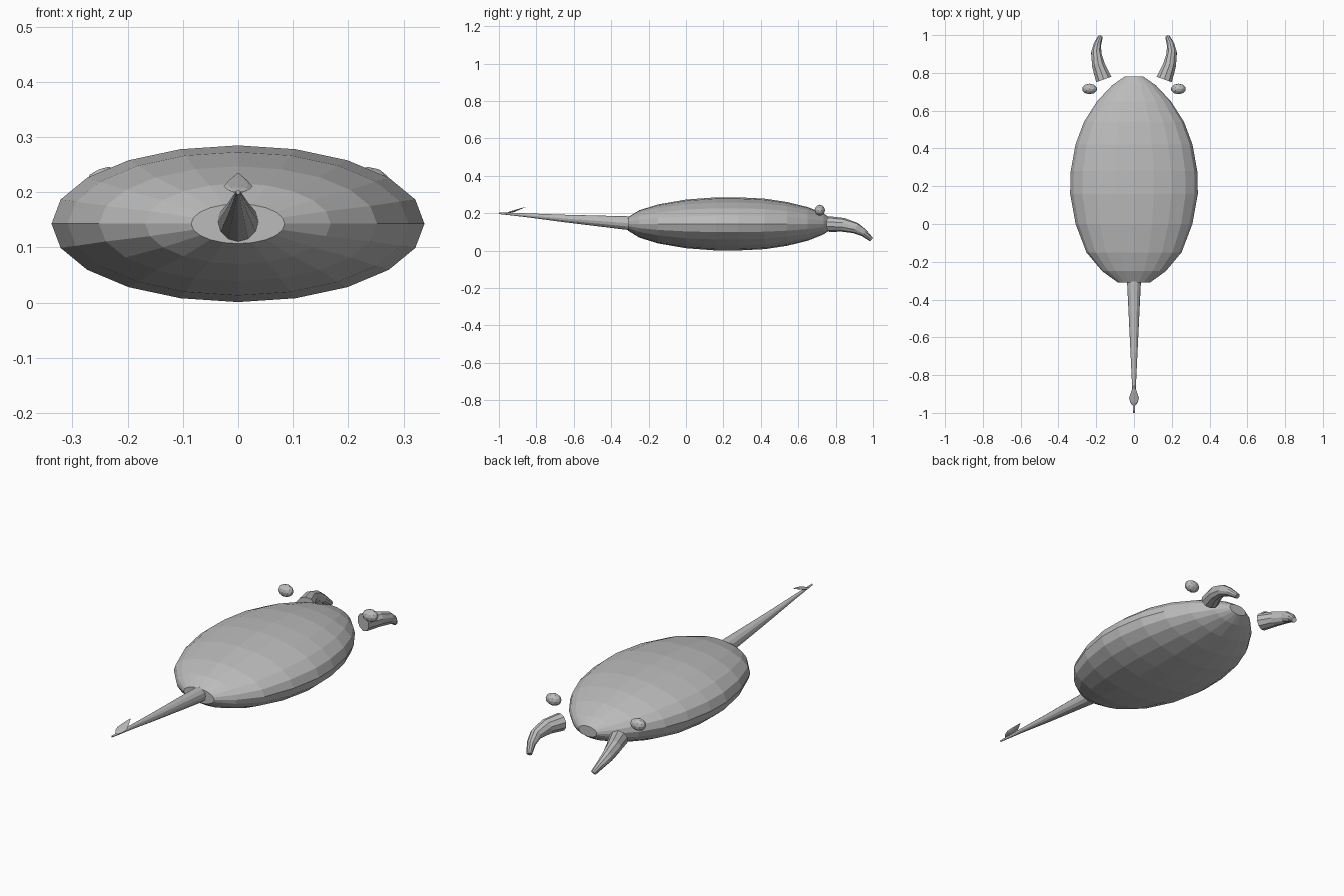
import bpy, bmesh, math
from mathutils import Vector, Matrix

if "Cube" in bpy.data.objects:
    bpy.data.objects.remove(bpy.data.objects["Cube"], do_unlink=True)

grey = bpy.data.materials.new("skin_grey")
grey.use_nodes = True
colour = (0.5, 0.5, 0.5, 1)
grey.diffuse_color = colour
grey.node_tree.nodes["Principled BSDF"].inputs["Base Color"].default_value = colour


def finish(bm, name):
    bmesh.ops.recalc_face_normals(bm, faces=bm.faces)
    mesh = bpy.data.meshes.new(name)
    bm.to_mesh(mesh)
    bm.free()
    mesh.materials.append(grey)
    ob = bpy.data.objects.new(name, mesh)
    bpy.context.collection.objects.link(ob)
    return ob


def loft(name, rings, sides):
    """Skin elliptical rings: (centre, half width, half height, yaw, pitch)."""
    bm = bmesh.new()
    loops = []
    for centre, rx, rz, yaw, pitch in rings:
        turn = Matrix.Rotation(yaw, 3, 'Z') @ Matrix.Rotation(pitch, 3, 'X')
        loop = []
        for i in range(sides):
            a = math.tau * i / sides
            p = Vector((rx * math.sin(a), 0, rz * math.cos(a)))
            loop.append(bm.verts.new(Vector(centre) + turn @ p))
        loops.append(loop)
    for a, b in zip(loops, loops[1:]):
        for i in range(sides):
            j = (i + 1) % sides
            bm.faces.new((a[i], a[j], b[j], b[i]))
    bm.faces.new(loops[0])
    bm.faces.new(loops[-1])
    return finish(bm, name)


# Flattened egg body: y, half width, half height
profile = [(-0.31, 0.085, 0.036), (-0.25, 0.168, 0.073), (-0.15, 0.252, 0.104),
           (0, 0.309, 0.13), (0.16, 0.338, 0.142), (0.28, 0.335, 0.142),
           (0.42, 0.31, 0.135), (0.54, 0.265, 0.117), (0.65, 0.195, 0.09),
           (0.735, 0.115, 0.056), (0.78, 0.05, 0.026)]
loft("body", [((0, y, 0.143), w, h, 0, 0) for y, w, h in profile], 20)

# Tapering tail
loft("tail", [((0, -0.28, 0.145), 0.038, 0.038, 0, 0),
              ((0, -0.65, 0.172), 0.02, 0.02, 0, 0),
              ((0, -0.86, 0.19), 0.01, 0.01, 0, 0),
              ((0, -1, 0.2), 0.004, 0.004, 0, 0)], 12)

# Leaf shaped barb lifted off the tail
barb = [(-0.96, 0.008, 0.2), (-0.945, 0.02, 0.205), (-0.92, 0.026, 0.211),
        (-0.89, 0.016, 0.222), (-0.855, 0.002, 0.234)]
loft("tail_barb", [((0, y, z), w, 0.2 * w, 0, 0) for y, w, z in barb], 8)

# Curved head horns and floating eyes on both sides
for side, s in (("left", 1), ("right", -1)):
    loft(side + "_horn", [
        ((s * 0.16, 0.765, 0.142), 0.045, 0.042, s * -0.35, 0),
        ((s * 0.188, 0.84, 0.138), 0.036, 0.037, s * -0.2, -0.2),
        ((s * 0.2, 0.905, 0.121), 0.028, 0.03, s * 0.1, -0.45),
        ((s * 0.194, 0.95, 0.096), 0.021, 0.021, s * 0.25, -0.6),
        ((s * 0.178, 0.99, 0.061), 0.013, 0.013, s * 0.35, -0.7)], 10)
    bm = bmesh.new()
    bmesh.ops.create_icosphere(bm, subdivisions=2, radius=1)
    bmesh.ops.scale(bm, vec=(0.04, 0.028, 0.03), verts=bm.verts)
    bmesh.ops.translate(bm, vec=(s * 0.235, 0.715, 0.216), verts=bm.verts)
    finish(bm, side + "_eye")
